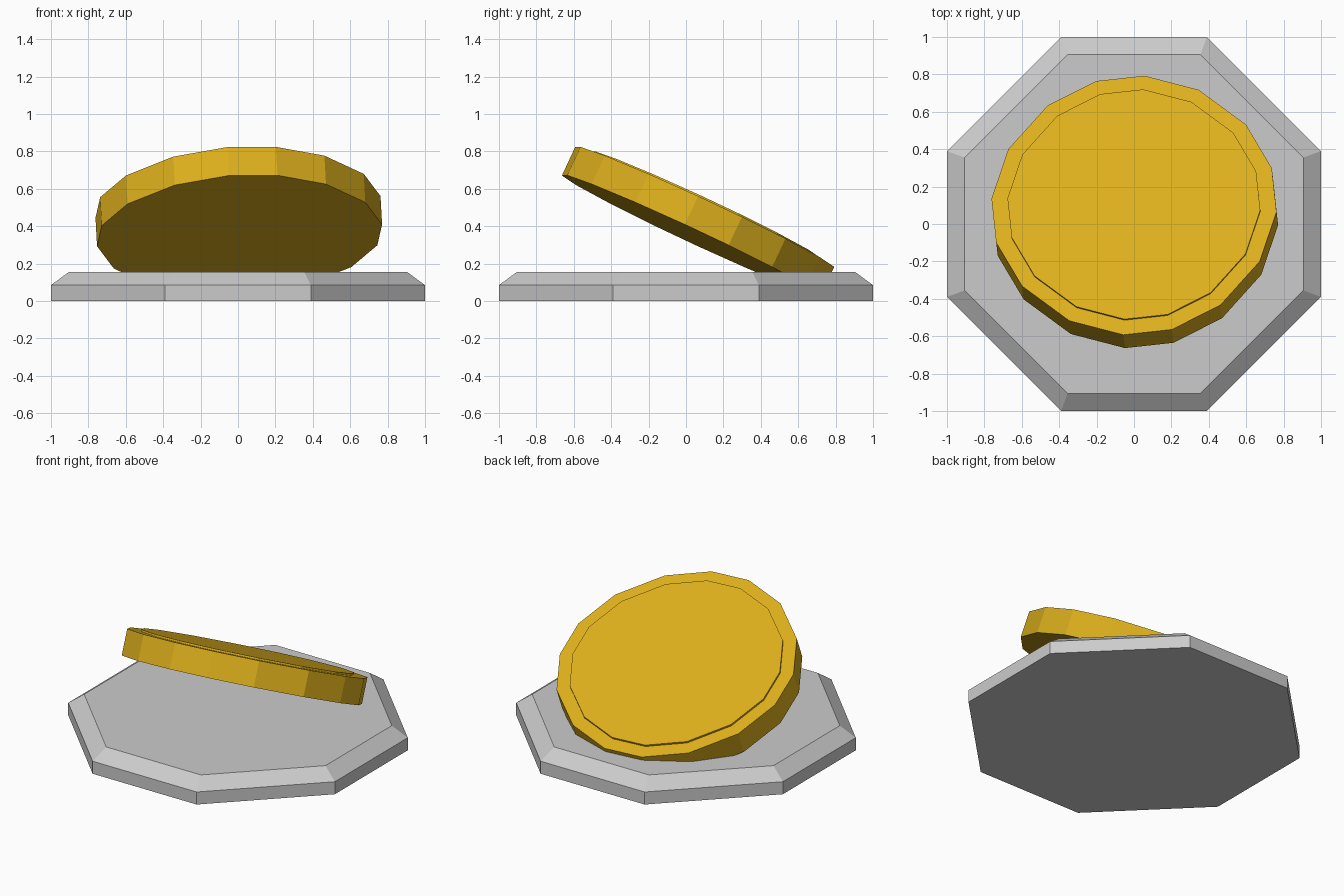
import bpy, bmesh, math
from mathutils import Vector, Matrix

if "Cube" in bpy.data.objects:
    bpy.data.objects.remove(bpy.data.objects["Cube"])

def loft(name, loops, matrix=None, color=None):
    """Stack equal-length point loops into a closed, flat-shaded solid."""
    bm = bmesh.new()
    rings = [[bm.verts.new(p) for p in loop] for loop in loops]
    n = len(rings[0])
    for a, b in zip(rings, rings[1:]):
        for i in range(n):
            j = (i + 1) % n
            bm.faces.new((a[i], a[j], b[j], b[i]))
    bm.faces.new(list(reversed(rings[0])))
    bm.faces.new(rings[-1])
    bmesh.ops.recalc_face_normals(bm, faces=bm.faces[:])
    me = bpy.data.meshes.new(name)
    bm.to_mesh(me)
    bm.free()
    ob = bpy.data.objects.new(name, me)
    bpy.context.collection.objects.link(ob)
    if matrix:
        ob.matrix_world = matrix
    if color:
        mat = bpy.data.materials.new(name + "_paint")
        mat.diffuse_color = color
        mat.use_nodes = True
        mat.node_tree.nodes["Principled BSDF"].inputs["Base Color"].default_value = mat.diffuse_color
        me.materials.append(mat)
    return ob

def octagon(r, s, z):
    return [(r, -s, z), (r, s, z), (s, r, z), (-s, r, z),
            (-r, s, z), (-r, -s, z), (-s, -r, z), (s, -r, z)]

# slightly uneven 16-sided outline, one quarter repeated four times
QUARTER = [(-74, 0.765), (-51.7, 0.757), (-26.6, 0.757), (-3.6, 0.765)]

def disc_loop(scale, z):
    return [(scale * r * math.cos(math.radians(a + 90 * q)),
             scale * r * math.sin(math.radians(a + 90 * q)), z)
            for q in range(4) for a, r in QUARTER]

# octagonal plinth with chamfered top edge
loft("base_plinth", [octagon(1, 0.39, 0), octagon(1, 0.39, 0.085),
                     octagon(0.905, 0.355, 0.155)])

# tilted disc with a slightly raised inner face, sunk into the plinth
normal = Vector((-0.055, 0.467, 1)).normalized()
tilt = Vector((0, 0, 1)).rotation_difference(normal).to_matrix().to_4x4()
loft("tilted_disc", [disc_loop(1, -0.168), disc_loop(1, 0),
                     disc_loop(0.887, 0), disc_loop(0.887, 0.013)],
     Matrix.Translation((0, 0.10, 0.503)) @ tilt, (0.72, 0.43, 0.012, 1))
